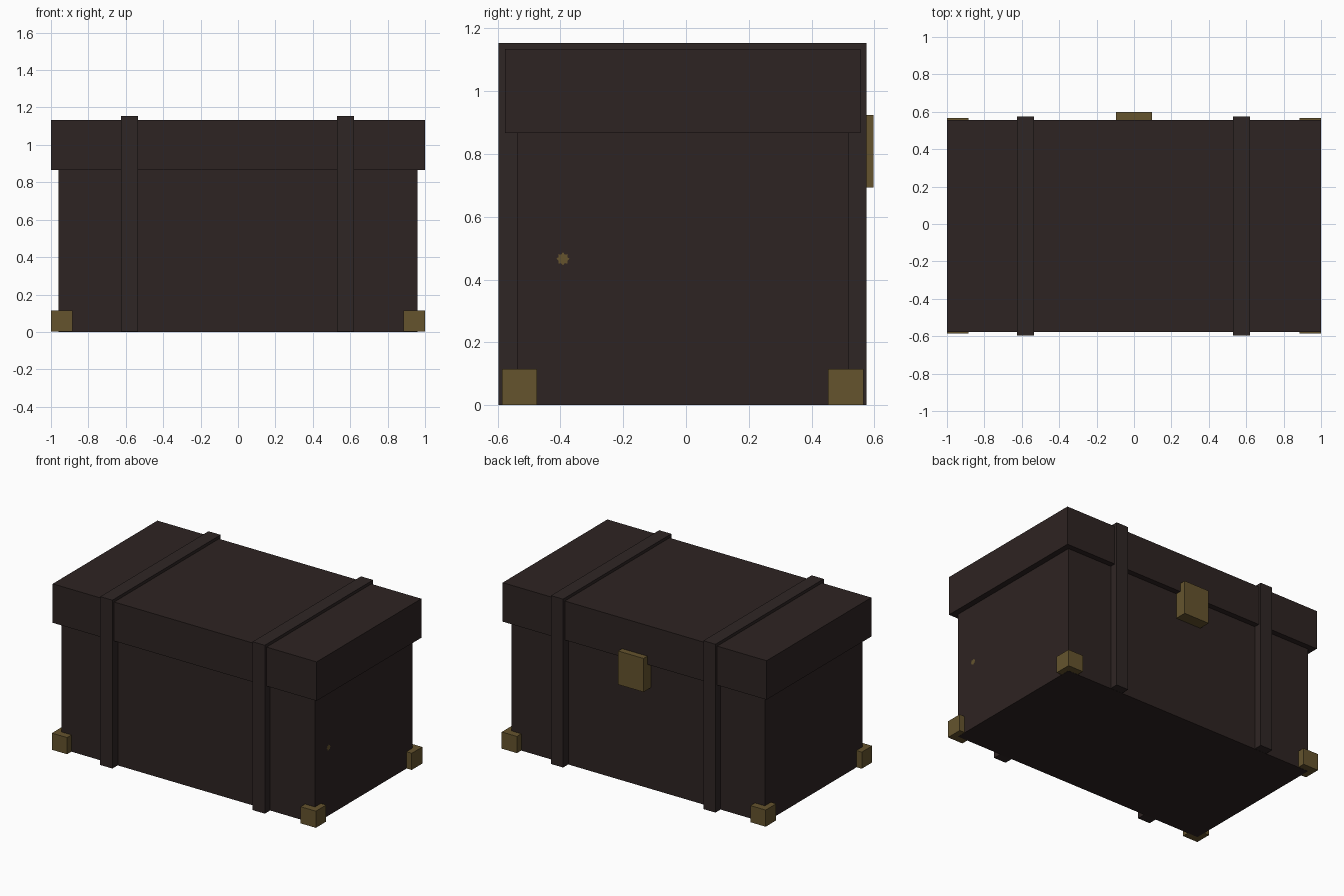
import bpy
import math

old = bpy.data.objects.get("Cube")
if old:
    bpy.data.objects.remove(old, do_unlink=True)


def material(name, colour):
    mat = bpy.data.materials.new(name)
    mat.use_nodes = True
    mat.diffuse_color = (*colour, 1)
    mat.node_tree.nodes["Principled BSDF"].inputs["Base Color"].default_value = (*colour, 1)
    return mat


leather = material("dark brown leather", (0.027, 0.017, 0.016))
strap_leather = material("strap leather", (0.028, 0.019, 0.018))
brass = material("aged brass", (0.13, 0.088, 0.027))


def mesh_object(name, verts, faces, mat):
    mesh = bpy.data.meshes.new(name)
    mesh.from_pydata(verts, [], faces)
    mesh.materials.append(mat)
    obj = bpy.data.objects.new(name, mesh)
    bpy.context.collection.objects.link(obj)
    return obj


def box(name, xs, ys, zs, mat):
    """Flat-faced box given by its extent along each axis."""
    verts = [(x, y, z) for x in xs for y in ys for z in zs]
    faces = [(0, 1, 3, 2), (4, 6, 7, 5), (0, 4, 5, 1),
             (2, 3, 7, 6), (0, 2, 6, 4), (1, 5, 7, 3)]
    return mesh_object(name, verts, faces, mat)


# Trunk body and overhanging lid
box("body", (-0.96, 0.96), (-0.538, 0.518), (0, 0.9), leather)
box("lid", (-1, 1), (-0.577, 0.556), (0.867, 1.134), leather)

# Two straps wrapped around body and lid
for side, x in (("right", -0.58), ("left", 0.575)):
    box(side + "_strap", (x - 0.046, x + 0.046), (-0.597, 0.575),
        (0.001, 1.154), strap_leather)

# Brass corner guards at the foot of the trunk
for side, xs in (("right", (-1, -0.885)), ("left", (0.885, 1))):
    for end, ys in (("front", (-0.586, -0.474)), ("back", (0.452, 0.566))):
        box(f"{end}_{side}_corner", xs, ys, (0.001, 0.115), brass)

# Brass clasp bridging lid and body
box("clasp", (-0.097, 0.095), (0.5, 0.598), (0.694, 0.924), brass)

# Small eight-pointed stud, flush with the side
points = 16
star = []
for i in range(points):
    angle = 2 * math.pi * i / points
    radius = 0.021 if i % 2 == 0 else 0.015
    star.append((0.961, -0.392 + radius * math.cos(angle),
                 0.466 + radius * math.sin(angle)))
mesh_object("side_stud", star, [tuple(range(points))], brass)
